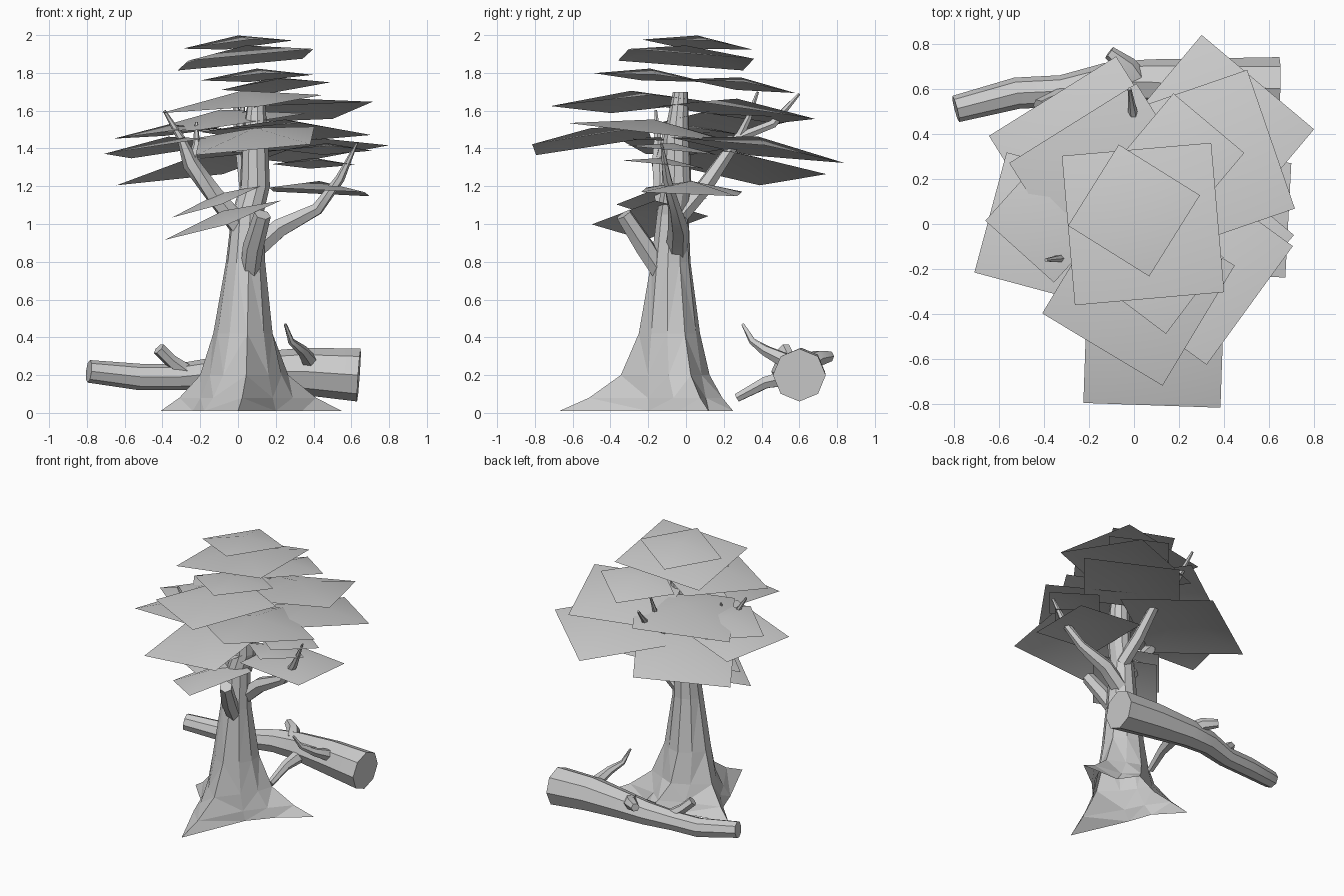
import bpy
import bmesh
from math import cos, sin, radians, pi
from mathutils import Vector

cube = bpy.data.objects.get("Cube")
if cube:
    bpy.data.objects.remove(cube, do_unlink=True)

grey = bpy.data.materials.new("plain_grey")
grey.use_nodes = True
grey.diffuse_color = (0.6, 0.6, 0.6, 1)
grey.node_tree.nodes["Principled BSDF"].inputs["Base Color"].default_value = grey.diffuse_color


def finish(name, bm, smooth_angle=None, recalc=True):
    """Turn a bmesh into a named, coloured object."""
    if recalc:
        bmesh.ops.recalc_face_normals(bm, faces=bm.faces)
    mesh = bpy.data.meshes.new(name)
    bm.to_mesh(mesh)
    bm.free()
    mesh.materials.append(grey)
    obj = bpy.data.objects.new(name, mesh)
    bpy.context.collection.objects.link(obj)
    if smooth_angle:
        bpy.ops.object.select_all(action="DESELECT")
        obj.select_set(True)
        bpy.context.view_layer.objects.active = obj
        bpy.ops.object.shade_smooth_by_angle(angle=radians(smooth_angle))


def loft(name, rings, smooth_angle=None, open_start=False):
    """Skin a stack of equal rings and cap the ends."""
    bm = bmesh.new()
    loops = [[bm.verts.new(p) for p in ring] for ring in rings]
    count = len(loops[0])
    for low, high in zip(loops, loops[1:]):
        for i in range(count):
            j = (i + 1) % count
            bm.faces.new((low[i], low[j], high[j], high[i]))
    if not open_start:
        bm.faces.new(loops[0][::-1])
    bm.faces.new(loops[-1])
    bmesh.ops.triangulate(bm, faces=[f for f in bm.faces if len(f.verts) == 4])
    finish(name, bm, smooth_angle)


def limb(name, path, radii, sides=6):
    """Tapered faceted tube along a path of points."""
    points = [Vector(p) for p in path]
    last = len(points) - 1
    rings = []
    for i, p in enumerate(points):
        along = (points[min(i + 1, last)] - points[max(i - 1, 0)]).normalized()
        helper = Vector((0, 0, 1)) if abs(along.z) < 0.8 else Vector((0, 1, 0))
        side = along.cross(helper).normalized()
        up = side.cross(along)
        angles = [2 * pi * k / sides for k in range(sides)]
        rings.append([p + radii[i] * (cos(a) * side + sin(a) * up) for a in angles])
    loft(name, rings, 40)


# Trunk: a root outline at the ground that blends into round rings higher up
root_outline = [(.2, -.2), (.34, -.04), (.55, .12), (.25, .12), (.16, .25),
                (-.05, .15), (-.41, .08), (-.24, -.1), (-.18, -.27), (0, -.67)]
# height, centre x, centre y, radius, share of root flare
trunk_rings = [(.01, .03, -.08, .2, 1), (.08, .03, -.08, .18, .62), (.2, .03, -.08, .17, .23),
               (.42, .03, -.08, .145, .06), (.8, .04, -.08, .105, 0), (1.05, .05, -.07, .085, 0),
               (1.2, .09, -.05, .08, 0), (1.45, .09, -.05, .07, 0), (1.7, .1, -.03, .04, 0)]
rings = []
for z, cx, cy, radius, flare in trunk_rings:
    centre = Vector((cx, cy, z))
    ring = []
    for i, (x, y) in enumerate(root_outline):
        a = 2 * pi * i / len(root_outline) - pi / 4
        round_offset = Vector((cos(a), sin(a), 0)) * radius
        root_offset = Vector((x - cx, y - cy, 0))
        ring.append(centre + round_offset.lerp(root_offset, flare))
    rings.append(ring)
loft("trunk", rings, open_start=True)

# Living branches
limb("front_stub", [(.06, -.12, .72), (.08, -.22, .88), (.13, -.33, 1.05)], [.05, .055, .045])
limb("left_branch", [(.06, -.05, .84), (.22, -.04, .98), (.42, -.06, 1.08), (.54, -.1, 1.24),
                     (.63, -.13, 1.43)], [.06, .055, .035, .025, .006])
limb("right_branch", [(.04, -.08, .95), (-.13, -.12, 1.16), (-.25, -.14, 1.32),
                      (-.3, -.15, 1.45), (-.39, -.16, 1.6)], [.06, .05, .045, .022, .008])
limb("right_twig", [(-.25, -.14, 1.32), (-.22, -.12, 1.42), (-.22, -.1, 1.54)], [.03, .02, .008])
limb("back_branch", [(.08, -.03, 1.05), (.05, .1, 1.2), (.01, .28, 1.46), (0, .46, 1.53),
                     (-.02, .6, 1.69)], [.05, .045, .03, .025, .008])
limb("back_twig", [(.01, .28, 1.46), (.02, .33, 1.56), (.03, .38, 1.7)], [.025, .018, .008])

# Fallen log behind the tree, with its broken side branches
limb("fallen_log", [(.64, .6, .2), (.35, .61, .22), (.06, .63, .22), (-.12, .63, .21),
                    (-.32, .59, .19), (-.52, .58, .19), (-.79, .51, .22)],
     [.14, .125, .1, .085, .07, .07, .06], 8)
limb("log_top_stub", [(-.28, .58, .22), (-.36, .55, .28), (-.42, .52, .34)], [.045, .035, .035])
limb("log_back_stub", [(.02, .62, .25), (-.03, .7, .29), (-.11, .76, .3)], [.06, .045, .03])
limb("log_twig", [(.38, .54, .27), (.34, .42, .33), (.28, .35, .38), (.25, .3, .47)],
     [.045, .03, .018, .008])
limb("log_low_stub", [(.12, .56, .19), (.1, .42, .16), (.08, .27, .08)], [.05, .035, .025])


def leaf_sheet(name, x, y, z, reach, turn, slope_x, slope_y):
    """Square sheet with a raised middle, tilted by a slope along x and y."""
    bm = bmesh.new()
    middle = bm.verts.new((x, y, z + .16 * reach))
    corners = []
    for k in range(4):
        a = radians(turn) + k * pi / 2
        dx, dy = reach * cos(a), reach * sin(a)
        corners.append(bm.verts.new((x + dx, y + dy, z + dx * slope_x + dy * slope_y)))
    for k in range(4):
        bm.faces.new((middle, corners[k], corners[(k + 1) % 4]))
    finish(name, bm, 60, recalc=False)


# Foliage sheets from the crown down: x, y, height, reach, turn, slope along x and y
foliage = {
    "upper_foliage": [
        (0, .06, 1.95, .3, 13, .09, -.07), (.04, 0, 1.87, .47, 50, .1, -.07),
        (.1, -.19, 1.775, .3, 8, .06, -.07), (.2, .29, 1.73, .29, 5, .08, -.12),
        (.02, -.29, 1.635, .44, 14, .1, .05), (.3, .27, 1.59, .46, 64, .08, -.12)],
    "middle_foliage": [
        (-.095, .165, 1.53, .47, 77, .13, .04), (.25, -.17, 1.48, .46, 9, 0, -.12),
        (-.37, .03, 1.48, .29, 3, .1, -.04), (.09, -.5, 1.44, .43, 43, .1, .15),
        (-.37, -.02, 1.4, .39, 30, .13, -.08), (.34, .38, 1.39, .46, 5, .07, -.14),
        (.47, -.07, 1.39, .24, 5, 0, -.1)],
    "lower_foliage": [
        (.4, -.12, 1.315, .22, 5, 0, -.1), (-.185, .285, 1.3, .47, 77, .18, -.12),
        (.43, .03, 1.17, .36, 42, -.05, -.04), (-.11, -.13, 1.12, .24, 5, .35, .1),
        (-.08, -.19, 1.02, .31, 5, .33, .1)]}
for part, sheets in foliage.items():
    for sheet in sheets:
        leaf_sheet(part, *sheet)
